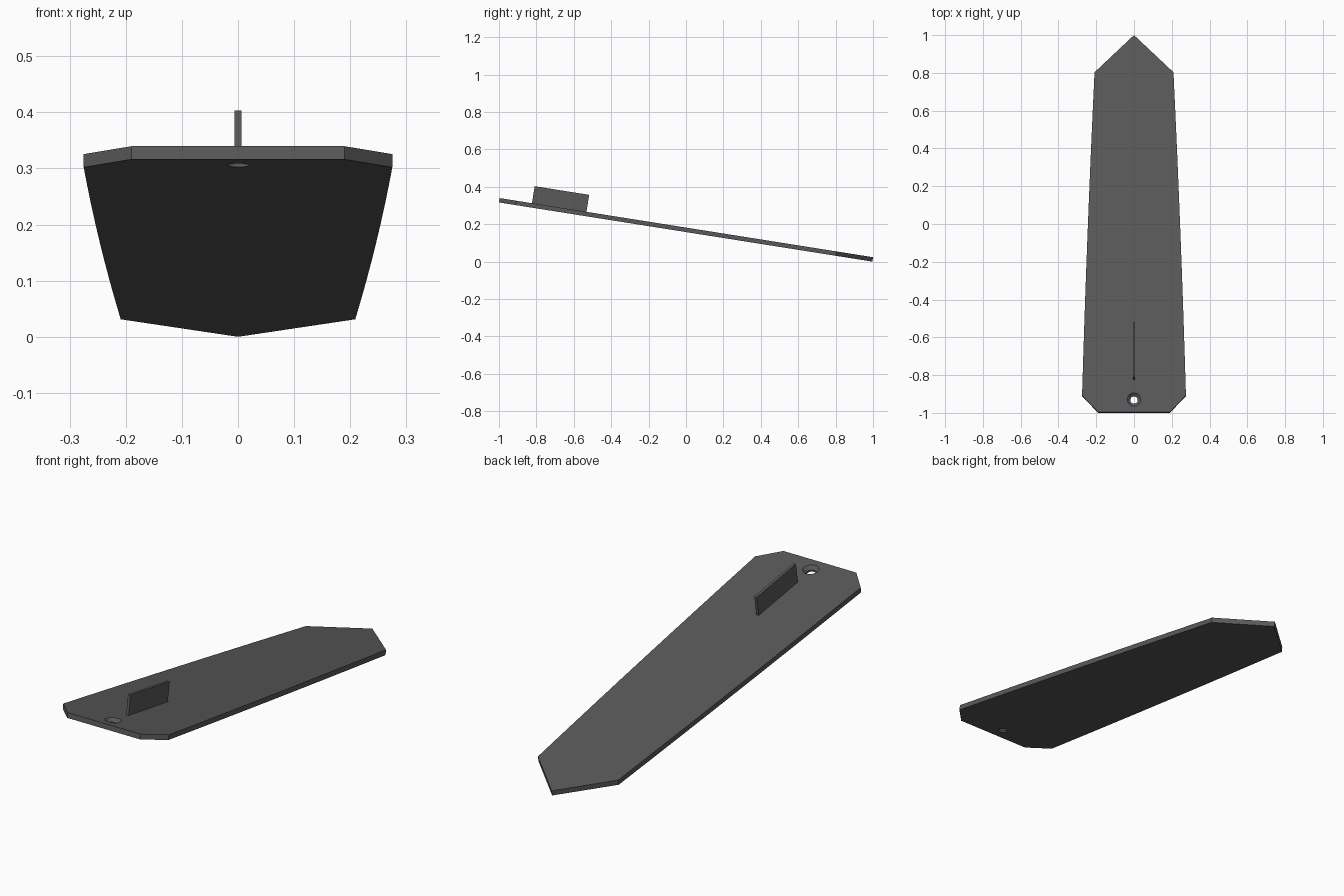
import bpy, bmesh, math
from mathutils import Matrix

if "Cube" in bpy.data.objects:
    bpy.data.objects.remove(bpy.data.objects["Cube"])

TILT = math.radians(-9)
THICK = 0.0237
LENGTH = 2.0212
# Slab frame: x across, y along the blade from its front edge, z out of the top face
FRAME = Matrix.Translation((0, -1, LENGTH * math.sin(-TILT))) @ Matrix.Rotation(TILT, 4, 'X')

grey = bpy.data.materials.new("dark grey")
grey.diffuse_color = (0.1, 0.1, 0.1, 1)
grey.use_nodes = True
grey.node_tree.nodes["Principled BSDF"].inputs["Base Color"].default_value = grey.diffuse_color


def prism(name, outline, z0, z1):
    """Extrude a flat outline between two heights in the slab frame."""
    bm = bmesh.new()
    base = bm.faces.new([bm.verts.new((x, y, z0)) for x, y in outline])
    top = bmesh.ops.extrude_face_region(bm, geom=[base])["geom"]
    bmesh.ops.translate(bm, vec=(0, 0, z1 - z0),
                        verts=[v for v in top if isinstance(v, bmesh.types.BMVert)])
    return finish(name, bm)


def finish(name, bm):
    bmesh.ops.recalc_face_normals(bm, faces=bm.faces)
    mesh = bpy.data.meshes.new(name)
    bm.to_mesh(mesh)
    bm.free()
    mesh.materials.append(grey)
    ob = bpy.data.objects.new(name, mesh)
    bpy.context.collection.objects.link(ob)
    ob.matrix_world = FRAME
    return ob


# Blade: clipped front corners, slightly bowed tapering sides, pointed back end
side = [(0.19, 0.0)]
for i in range(9):
    t = i / 8
    side.append((0.275 - 0.066 * t + 0.016 * t * (1 - t), 0.09 + 1.732 * t))
outline = side + [(0, LENGTH)] + [(-x, y) for x, y in reversed(side)]
blade = prism("blade", outline, 0, THICK)

# Countersunk hole cutter, turned from a short profile
bm = bmesh.new()
rings = []
for r, z in ((0.020, -0.02), (0.020, 0.009), (0.036, THICK), (0.036, THICK + 0.02)):
    rings.append([bm.verts.new((r * math.cos(a), 0.068 + r * math.sin(a), z))
                  for a in (math.tau * k / 32 for k in range(32))])
for lo, hi in zip(rings, rings[1:]):
    for k in range(32):
        bm.faces.new((lo[k - 1], lo[k], hi[k], hi[k - 1]))
bm.faces.new(rings[0])
bm.faces.new(rings[-1])
cutter = finish("hole_cutter", bm)
cutter.hide_render = True
cutter.hide_set(True)
cut = blade.modifiers.new("hole", 'BOOLEAN')
cut.operation = 'DIFFERENCE'
cut.solver = 'EXACT'
cut.object = cutter

# Upright fin standing square to the top face
prism("fin", [(-0.0065, 0.175), (0.0065, 0.175), (0.0065, 0.47), (-0.0065, 0.47)],
      THICK - 0.005, THICK + 0.092)
